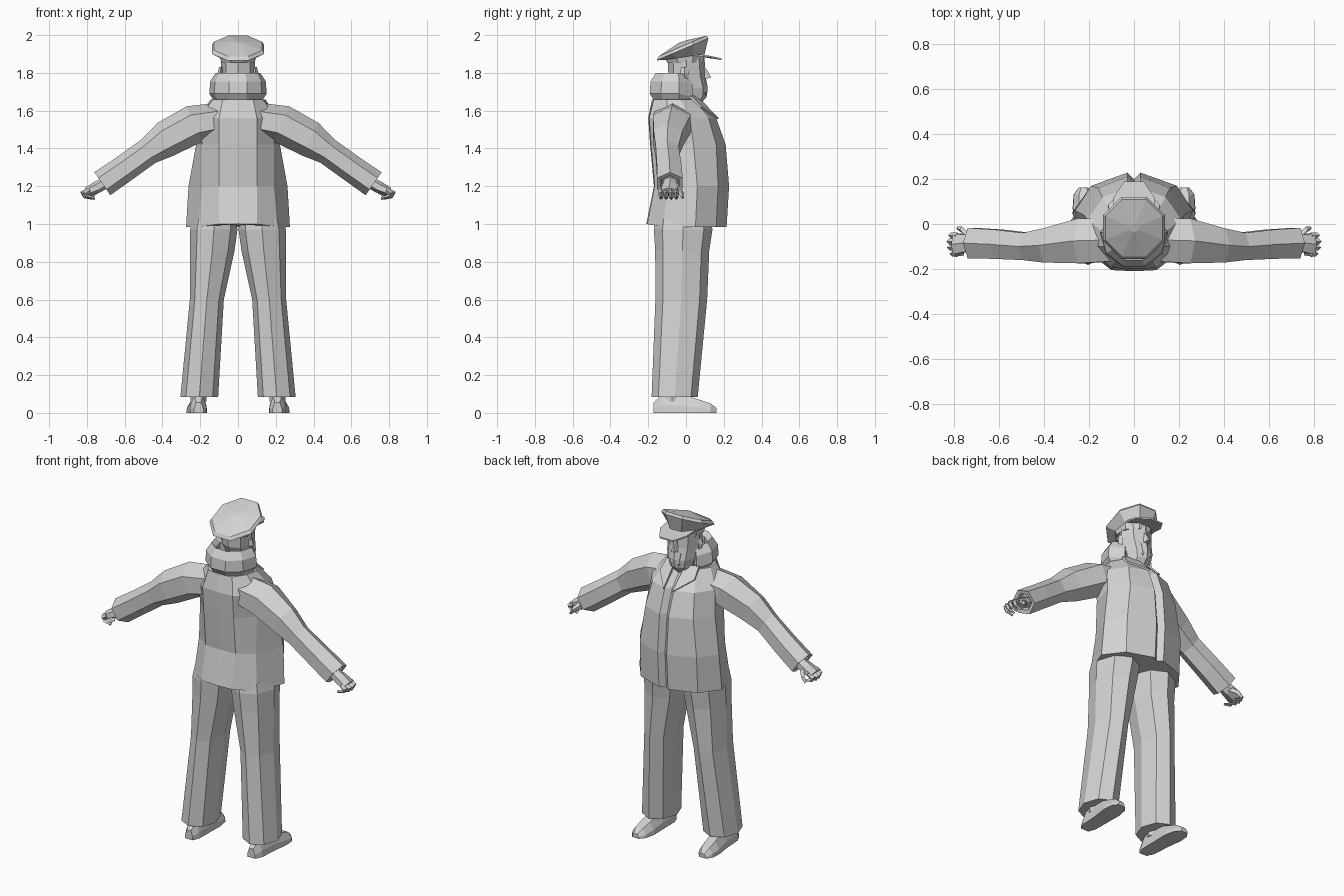
import bpy, bmesh, math
from mathutils import Vector

grey = bpy.data.materials.new("plain grey")
grey.diffuse_color = (0.65, 0.65, 0.65, 1)


def loft(name, rings, closed=False):
    """Skin a list of equal-length rings, capping the ends unless closed."""
    bm = bmesh.new()
    vs = [[bm.verts.new(p) for p in r] for r in rings]
    n = len(vs[0])
    pairs = list(zip(vs, vs[1:])) + ([(vs[-1], vs[0])] if closed else [])
    for a, b in pairs:
        for i in range(n):
            j = (i + 1) % n
            bm.faces.new((a[i], a[j], b[j], b[i]))
    if not closed:
        bm.faces.new(vs[0][::-1])
        bm.faces.new(vs[-1])
    bmesh.ops.recalc_face_normals(bm, faces=bm.faces)
    me = bpy.data.meshes.new(name)
    bm.to_mesh(me)
    bm.free()
    me.materials.append(grey)
    ob = bpy.data.objects.new(name, me)
    bpy.context.collection.objects.link(ob)
    return ob


def oval(cx, cy, z, rx, ry, n=8, slope=0.0, turn=0.0):
    """Horizontal oval ring, optionally tilted up towards the front."""
    pts = []
    for i in range(n):
        a = 2 * math.pi * i / n + turn
        y = ry * math.sin(a)
        pts.append(Vector((cx + rx * math.cos(a), cy + y, z + slope * y)))
    return pts


def limb(cx, cy, cz, r, ry, deg, n=6):
    """Ring across a limb that runs outwards and down by deg degrees."""
    t = math.radians(deg)
    pts = []
    for i in range(n):
        a = 2 * math.pi * i / n + math.pi / 2
        h = r * math.sin(a)
        pts.append(Vector((cx + h * math.sin(t), cy + ry * math.cos(a), cz + h * math.cos(t))))
    return pts


def both(name, rings):
    """Build a part on the left and right."""
    for side, s in (("right", 1), ("left", -1)):
        loft(side + "_" + name, [[(p[0] * s, p[1], p[2]) for p in r] for r in rings])


# Jacket body: half outlines from the front opening round to the back
outlines = [
    (0.985, [(0, .19), (.03, .215), (.19, .16), (.275, .05), (.21, -.12), (.10, -.205), (0, -.21)]),
    (1.20, [(0, .20), (.03, .228), (.19, .17), (.262, .06), (.19, -.10), (.10, -.165), (0, -.17)]),
    (1.42, [(0, .18), (.03, .21), (.16, .16), (.222, .04), (.19, -.09), (.10, -.185), (0, -.19)]),
    (1.56, [(0, .13), (.03, .16), (.14, .12), (.21, .02), (.21, -.10), (.10, -.195), (0, -.20)]),
    (1.66, [(0, .04), (.03, .06), (.10, .04), (.145, -.03), (.13, -.10), (.08, -.17), (0, -.18)]),
]
rings = []
for z, half in outlines:
    full = half + [(-x, y) for x, y in half[-2:0:-1]]
    rings.append([(x, y, z + (.015 if z < 1 and y < -.15 else 0)) for x, y in full])
loft("jacket_body", rings)

# Sleeves with a recessed cuff
both("sleeve", [
    limb(.08, -.07, 1.555, .09, .11, 12),
    limb(.23, -.075, 1.53, .102, .115, 24),
    limb(.38, -.095, 1.45, .097, .088, 28),
    limb(.475, -.10, 1.385, .072, .070, 33),
    limb(.60, -.09, 1.295, .072, .075, 35),
    limb(.718, -.085, 1.213, .074, .078, 35),
    limb(.715, -.085, 1.215, .050, .055, 35),
    limb(.69, -.085, 1.233, .045, .050, 35),
])

# Hands: palm, four curled fingers and a thumb
both("palm", [
    limb(.69, -.085, 1.225, .030, .035, 35),
    limb(.745, -.085, 1.195, .032, .045, 33),
    limb(.80, -.09, 1.17, .024, .052, 30),
])
for i in range(4):
    y = -.132 + .027 * i
    reach = (0, .012, .014, .006)[i]
    both("finger_%d" % (i + 1), [
        limb(.785, y, 1.178, .016, .014, 30, 4),
        limb(.808 + reach, y, 1.162, .015, .013, 60, 4),
        limb(.795 + reach, y, 1.145, .012, .012, 130, 4),
        limb(.757 + reach, y, 1.135, .007, .008, 170, 4),
    ])
both("thumb", [
    limb(.735, -.055, 1.19, .020, .018, 35, 4),
    limb(.765, -.025, 1.165, .015, .014, 40, 4),
    limb(.785, -.018, 1.138, .007, .008, 45, 4),
])

# Trouser legs with front and back creases
both("trouser_leg", [
    oval(.125, -.015, 1.03, .115, .145),
    oval(.128, -.015, .97, .125, .155),
    oval(.136, -.02, .86, .118, .143),
    oval(.165, -.025, .60, .090, .137),
    oval(.205, -.06, .085, .100, .122),
])


# Shoes: flat sole, rounded instep, tapering toe
def shoe_ring(cx, y, w, h):
    return [(cx - w, y, 0), (cx + w, y, 0), (cx + .95 * w, y, .4 * h),
            (cx + .5 * w, y, h), (cx - .5 * w, y, h), (cx - .95 * w, y, .4 * h)]


both("shoe", [
    shoe_ring(.208, -.172, .026, .055),
    shoe_ring(.210, -.13, .044, .095),
    shoe_ring(.213, -.02, .048, .100),
    shoe_ring(.218, .07, .055, .070),
    shoe_ring(.222, .13, .047, .050),
    shoe_ring(.224, .162, .022, .025),
])
both("ankle", [oval(.21, -.075, .06, .042, .065, 6), oval(.21, -.075, .16, .042, .06, 6)])

# Head with a bearded jaw
loft("head", [
    oval(0, -.01, 1.62, .075, .075),
    oval(0, .035, 1.675, .068, .075),
    oval(0, .030, 1.72, .080, .085),
    oval(0, .005, 1.79, .088, .098),
    oval(0, .0, 1.88, .092, .098),
])
loft("nose", [
    [(-.020, .085, 1.765), (.020, .085, 1.765), (.010, .090, 1.845), (-.010, .090, 1.845)],
    [(-.008, .132, 1.775), (.008, .132, 1.775), (.004, .118, 1.805), (-.004, .118, 1.805)],
])
loft("beard", [
    oval(0, .055, 1.668, .030, .050, 6),
    oval(0, .060, 1.70, .055, .055, 6),
    oval(0, .050, 1.76, .066, .055, 6),
])
both("ear", [
    oval(.090, -.005, 1.765, .010, .016, 4),
    oval(.094, -.008, 1.80, .014, .024, 4),
    oval(.090, -.008, 1.83, .010, .018, 4),
])

# Thick upturned collar, open at the front
section = [(.60, 1.65), (.85, 1.655), (1.0, 1.69), (.97, 1.755), (.78, 1.80), (.60, 1.775)]
collar = []
for i in range(8):
    a = math.radians(140 + 260 * i / 7)
    k = .82 if i in (0, 7) else 1
    collar.append([(.152 * r * k * math.cos(a), -.045 + .155 * r * k * math.sin(a),
                    z - (.02 if i in (0, 7) else 0)) for r, z in section])
loft("collar", collar)

# Lapels folded flat on the chest
both("lapel", [
    [(.105, .015, 1.675), (.115, .075, 1.615), (.030, .166, 1.555), (.035, .050, 1.672)],
    [(.105, .025, 1.681), (.115, .085, 1.621), (.030, .174, 1.560), (.035, .060, 1.678)],
])

# Peaked cap: band, wide tilted crown, shallow dome
t = math.pi / 8
loft("cap", [
    oval(0, -.005, 1.855, .096, .102, turn=t),
    oval(0, -.005, 1.885, .102, .112, slope=.15, turn=t),
    oval(0, -.018, 1.925, .150, .148, slope=.43, turn=t),
    oval(0, -.018, 1.942, .138, .138, slope=.43, turn=t),
    oval(0, -.018, 1.966, .020, .020, slope=.35, turn=t),
])
brim = [(-.095, .03, 1.893), (-.09, .12, 1.883), (-.045, .188, 1.868),
        (.045, .188, 1.868), (.09, .12, 1.883), (.095, .03, 1.893)]
loft("cap_peak", [brim, [(x, y, z + .009) for x, y, z in brim]])
